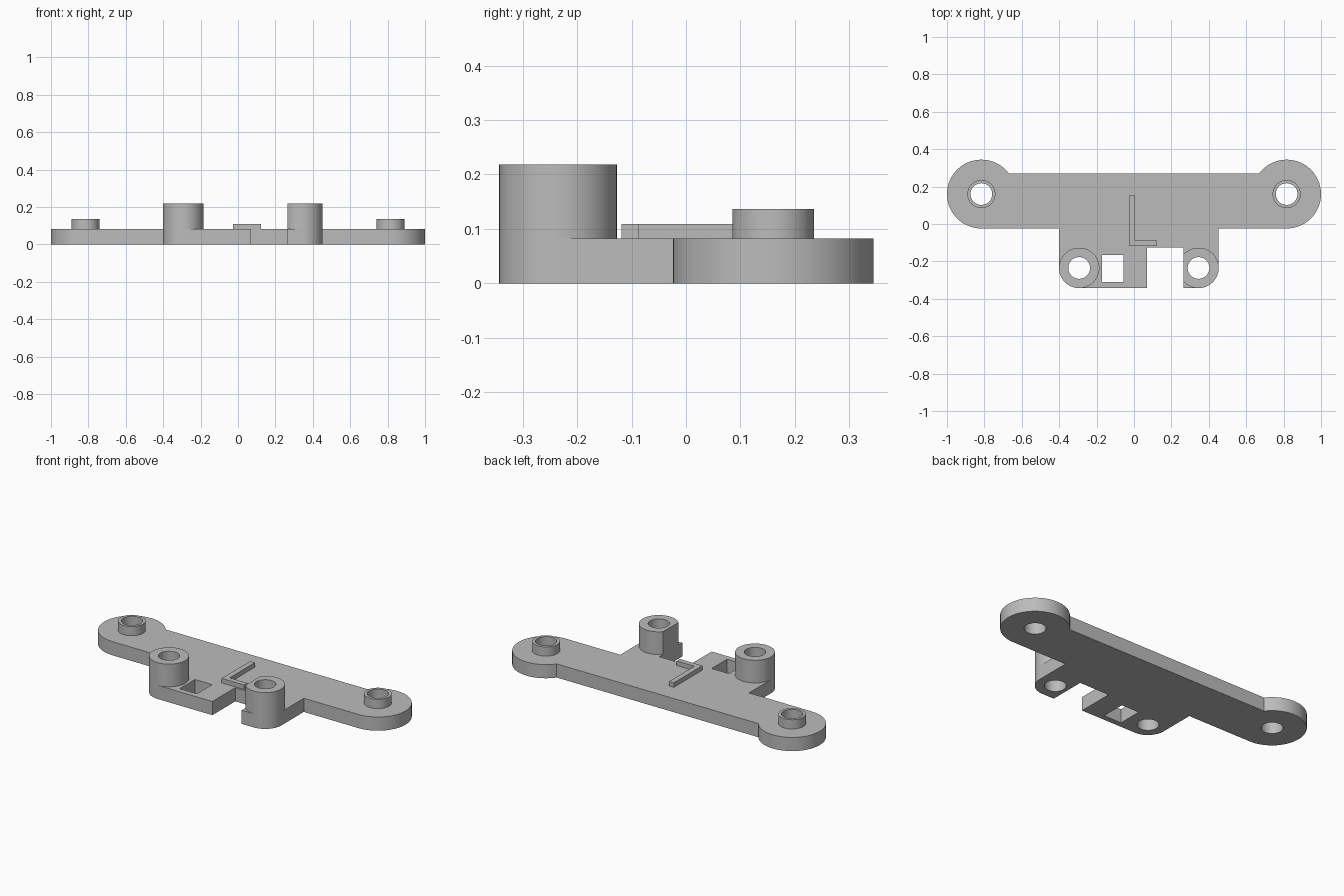
import bpy, bmesh
from math import radians, cos, sin, asin, acos, degrees

cube = bpy.data.objects.get("Cube")
if cube:
    bpy.data.objects.remove(cube, do_unlink=True)

grey = bpy.data.materials.new("plain grey")
grey.use_nodes = True
grey.diffuse_color = (0.5, 0.5, 0.5, 1)
grey.node_tree.nodes["Principled BSDF"].inputs["Base Color"].default_value = (0.5, 0.5, 0.5, 1)


def arc(centre, r, start, end, closed=False):
    """Points along an arc, angles in degrees."""
    n = max(6, round(abs(end - start) / 6))
    return [(centre[0] + r * cos(radians(start + (end - start) * i / n)),
             centre[1] + r * sin(radians(start + (end - start) * i / n)))
            for i in range(n if closed else n + 1)]


def circle(centre, r):
    return arc(centre, r, 0, 360, True)


def box(x0, x1, y0, y1):
    return [(x0, y0), (x1, y0), (x1, y1), (x0, y1)]


def prism(name, loops, z0, z1, floor=True):
    """Extrude an outline (first loop) with holes (other loops)."""
    bm = bmesh.new()
    edges = []
    for loop in loops:
        vs = [bm.verts.new((x, y, z0)) for x, y in loop]
        edges += [bm.edges.new((vs[i - 1], vs[i])) for i in range(len(vs))]
    bmesh.ops.triangle_fill(bm, use_beauty=True, edges=edges, normal=(0, 0, 1))
    base = bm.faces[:]
    out = bmesh.ops.extrude_face_region(bm, geom=base, use_keep_orig=True)
    top = [g for g in out["geom"] if isinstance(g, bmesh.types.BMVert)]
    bmesh.ops.translate(bm, verts=top, vec=(0, 0, z1 - z0))
    bmesh.ops.recalc_face_normals(bm, faces=bm.faces[:])
    if not floor:  # raised parts rest on the plate and need no underside
        low = [f for f in bm.faces if all(v.co.z < z0 + 1e-5 for v in f.verts)]
        bmesh.ops.delete(bm, geom=low, context='FACES')
    mesh = bpy.data.meshes.new(name)
    bm.to_mesh(mesh)
    bm.free()
    mesh.materials.append(grey)
    obj = bpy.data.objects.new(name, mesh)
    bpy.context.collection.objects.link(obj)
    bpy.ops.object.select_all(action='DESELECT')
    bpy.context.view_layer.objects.active = obj
    obj.select_set(True)
    bpy.ops.object.shade_smooth_by_angle(angle=radians(30))
    return obj


# Shared dimensions
THICK = 0.082
END_R, POST_R, BORE = 0.184, 0.108, 0.058
BACK, FRONT, WAIST = 0.27, -0.343, -0.024
SLOT_L, SLOT_R, SLOT_TOP = 0.07, 0.265, -0.126
ends = {"right": (-0.816, 0.16), "left": (0.816, 0.16)}
posts = {"right": (-0.293, -0.235), "left": (0.345, -0.235)}

# Base plate: bar with round ends, front tab with a slot, bores and a square window
join = degrees(asin((BACK - ends["left"][1]) / END_R))
outline = (arc(ends["right"], END_R, join, 270)
           + [(posts["right"][0] - POST_R, WAIST)]
           + arc(posts["right"], POST_R, 180, 270)
           + [(SLOT_L, FRONT), (SLOT_L, SLOT_TOP), (SLOT_R, SLOT_TOP), (SLOT_R, FRONT)]
           + arc(posts["left"], POST_R, 270, 360)
           + [(posts["left"][0] + POST_R, WAIST)]
           + arc(ends["left"], END_R, 270, 540 - join))
holes = [circle(c, BORE) for c in (*ends.values(), *posts.values())]
prism("base_plate", [outline, *holes, box(-0.17, -0.055, -0.31, -0.165)], 0, THICK)

# Low collars on the round ends
for side, c in ends.items():
    prism(side + "_collar", [circle(c, 0.075), circle(c, BORE)], THICK, 0.137, False)

# Tall front posts; the left one is trimmed flat at the slot
flat = degrees(acos((SLOT_R - posts["left"][0]) / POST_R))
post_outlines = {"right": circle(posts["right"], POST_R),
                 "left": arc(posts["left"], POST_R, -flat, flat)}
for side, c in posts.items():
    prism(side + "_post", [post_outlines[side], circle(c, BORE)], THICK, 0.218, False)

# Raised angle-shaped rib in the middle
rib = [(-0.026, -0.118), (0.123, -0.118), (0.123, -0.087),
       (0.006, -0.087), (0.006, 0.152), (-0.026, 0.152)]
prism("angle_rib", [rib], THICK, 0.109, False)
